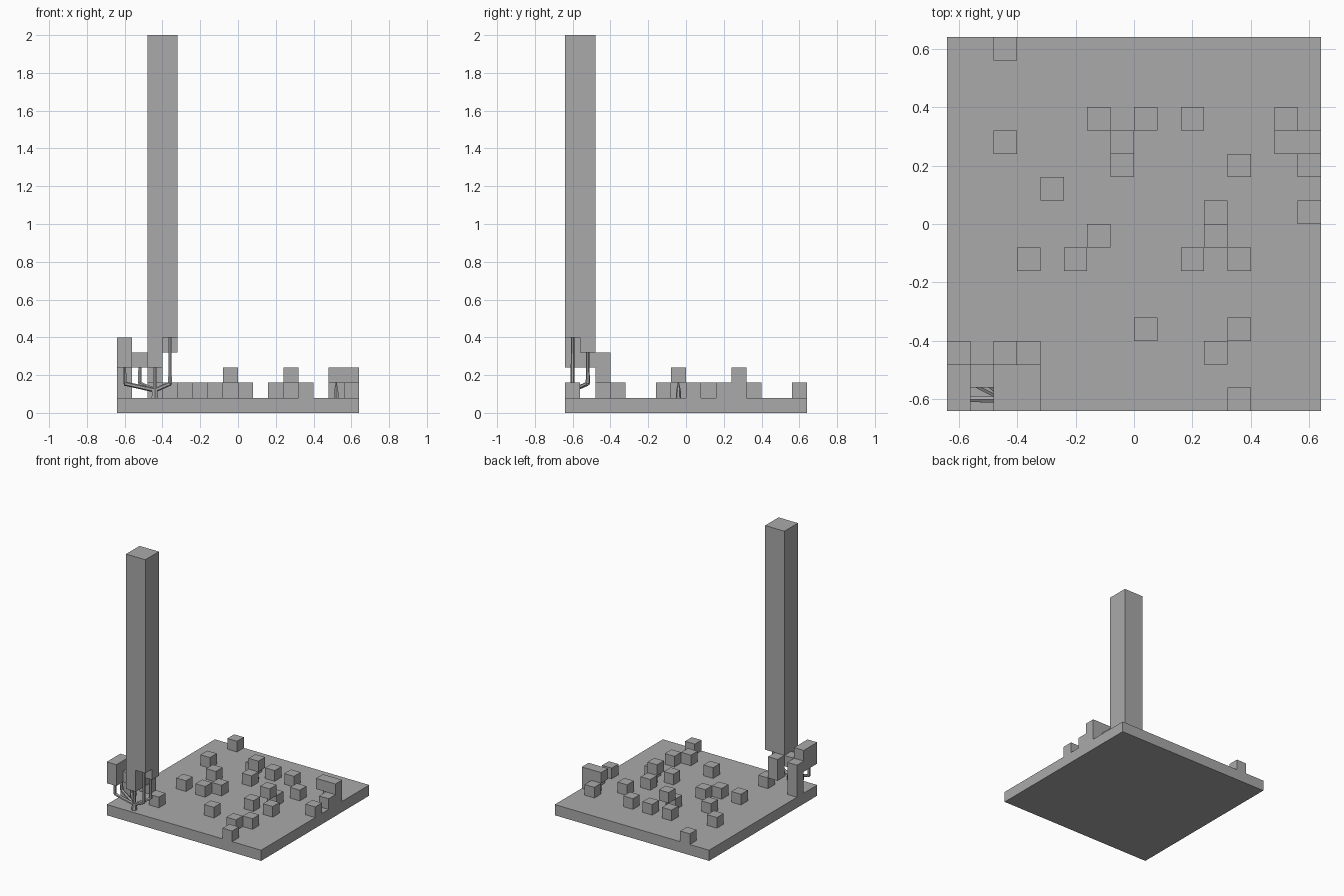
import bpy
import bmesh
from mathutils import Matrix, Vector

old = bpy.data.objects.get("Cube")
if old:
    bpy.data.objects.remove(old, do_unlink=True)

U = 0.08          # edge of one grid cell
HALF = 8          # cells from the centre to the edge

grey = bpy.data.materials.new("plain grey")
grey.use_nodes = True
grey.diffuse_color = (0.4, 0.4, 0.4, 1)
grey.node_tree.nodes["Principled BSDF"].inputs["Base Color"].default_value = (0.4, 0.4, 0.4, 1)


def finish(name, bm):
    mesh = bpy.data.meshes.new(name)
    bm.to_mesh(mesh)
    bm.free()
    mesh.materials.append(grey)
    obj = bpy.data.objects.new(name, mesh)
    bpy.context.collection.objects.link(obj)
    return obj


def box(name, lo, hi):
    """Box between two corners given in cells from the front right corner."""
    lo, hi = Vector(lo), Vector(hi)
    mid = (lo + hi) / 2 - Vector((HALF, HALF, 0))
    size = hi - lo
    bm = bmesh.new()
    bmesh.ops.create_cube(bm, size=1, matrix=Matrix.Translation(mid * U) @ Matrix.Diagonal((*(size * U), 1)))
    return finish(name, bm)


def rod(name, a, b, r1, r2):
    """Tapered six-sided rod between two points."""
    a, b = Vector(a), Vector(b)
    d = b - a
    turn = d.to_track_quat('Z', 'Y').to_matrix().to_4x4()
    bm = bmesh.new()
    bmesh.ops.create_cone(bm, cap_ends=True, segments=6, radius1=r1, radius2=r2,
                          depth=d.length, matrix=Matrix.Translation((a + b) / 2) @ turn)
    return finish(name, bm)


# Base slab
box("base_slab", (0, 0, 0), (16, 16, 1))

# Scattered blocks, back row first
LAYOUT = """
..#.............
................
................
......#.#.#...#.
..#....r......rt
.......#....#..#
....#...........
...........#...#
......#....r....
...#.#....#.#...
................
................
........#...#...
p.h#.......#....
................
............#...
""".split()
LEVELS = {"#": ("block", 1, 2), "r": ("raised_block", 2, 3), "t": ("double_block", 1, 3),
          "p": ("pillar", 1, 4), "h": ("hanging_block", 2, 4)}

for row, line in enumerate(LAYOUT):
    y = 15 - row
    for x, mark in enumerate(line):
        if mark in LEVELS:
            name, z1, z2 = LEVELS[mark]
            box(name, (x, y, z1), (x + 1, y + 1, z2))
        if mark == "r":
            # Pointed support below each raised block
            cx, cy = (x + 0.5 - HALF) * U, (y + 0.5 - HALF) * U
            rod("support_post", (cx, cy, U), (cx, cy, 0.12), 0.014, 0.012)
            rod("support_tip", (cx, cy, 0.12), (cx, cy, 2 * U), 0.012, 0.003)

# Tower and its uneven underside
box("tower", (2, 0, 5), (4, 2, 25))
box("tower_foot_right", (2, 0, 3), (3, 2, 5))
box("tower_foot_back", (3, 1, 4), (4, 2, 5))

# Corner blocks beside the tower
box("corner_block", (0, 0, 3), (1, 2, 5))
box("corner_link", (1, 1, 3), (2, 2, 4))

# Branching support below the tower
root = Vector((-0.44, -0.6, U))
fork = root + Vector((0, 0, 0.04))
rod("support_trunk", root, fork, 0.02, 0.016)
for x, y, top in ((0, 0, 3), (0, 1, 3), (1, 1, 3), (2, 0, 3), (3, 0, 5), (3, 1, 4)):
    tip = Vector(((x + 0.5 - HALF) * U, (y + 0.5 - HALF) * U, top * U))
    knee = Vector((tip.x, tip.y, 0.155))
    rod("support_branch", fork, knee, 0.012, 0.011)
    rod("support_stem", knee, tip, 0.011, 0.009)
